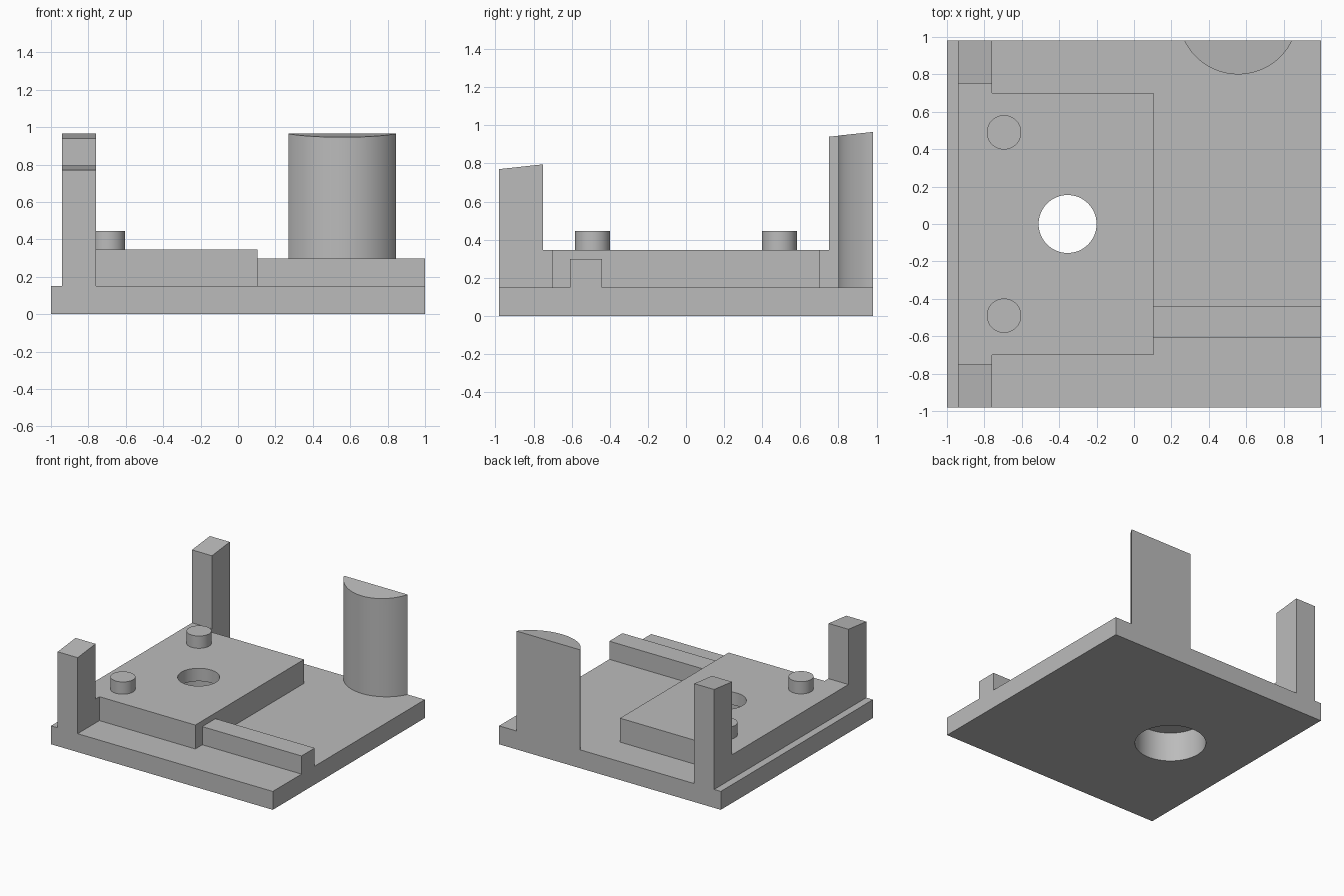
import bpy
import bmesh
from math import radians
from mathutils import Vector

cube = bpy.data.objects.get("Cube")
if cube:
    bpy.data.objects.remove(cube, do_unlink=True)

# Single plain grey
grey = bpy.data.materials.new("plain_grey")
grey.use_nodes = True
GREY = (0.5, 0.5, 0.5, 1)
grey.diffuse_color = GREY
grey.node_tree.nodes["Principled BSDF"].inputs["Base Color"].default_value = GREY

HALF_Y, BASE_TOP, PAD_TOP = 0.98, 0.15, 0.345
HOLE = (-0.355, 0.0)


def finish(name, bm):
    bmesh.ops.recalc_face_normals(bm, faces=bm.faces)
    mesh = bpy.data.meshes.new(name)
    bm.to_mesh(mesh)
    bm.free()
    mesh.materials.append(grey)
    obj = bpy.data.objects.new(name, mesh)
    bpy.context.collection.objects.link(obj)
    return obj


def prism(name, outline, offset):
    """Extrude a flat outline of 3D points by an offset."""
    bm = bmesh.new()
    face = bm.faces.new([bm.verts.new(p) for p in outline])
    ext = bmesh.ops.extrude_face_region(bm, geom=[face])
    verts = [g for g in ext["geom"] if isinstance(g, bmesh.types.BMVert)]
    bmesh.ops.translate(bm, verts=verts, vec=Vector(offset))
    return finish(name, bm)


def box(name, x0, x1, y0, y1, z0, z1):
    outline = [(x0, y0, z0), (x1, y0, z0), (x1, y1, z0), (x0, y1, z0)]
    return prism(name, outline, (0, 0, z1 - z0))


def cylinder(name, x, y, radius, z0, z1, segments=64):
    bm = bmesh.new()
    bmesh.ops.create_cone(bm, cap_ends=True, segments=segments,
                          radius1=radius, radius2=radius, depth=z1 - z0)
    bmesh.ops.translate(bm, verts=bm.verts, vec=(x, y, (z0 + z1) / 2))
    return finish(name, bm)


def activate(obj):
    bpy.ops.object.select_all(action="DESELECT")
    obj.select_set(True)
    bpy.context.view_layer.objects.active = obj


def combine(target, tool, operation):
    """Apply a boolean and discard the tool."""
    tool.hide_render = True
    mod = target.modifiers.new(operation, "BOOLEAN")
    mod.operation, mod.solver, mod.object = operation, "EXACT", tool
    activate(target)
    bpy.ops.object.modifier_apply(modifier=mod.name)
    bpy.data.objects.remove(tool, do_unlink=True)


# Base plate
body = box("mounting_base", -1, 1, -HALF_Y, HALF_Y, 0, BASE_TOP)

# Side strip with a slope-topped post at each end, drawn as one side profile
strip = [(-HALF_Y, BASE_TOP), (HALF_Y, BASE_TOP), (HALF_Y, 0.965),
         (0.75, 0.94), (0.75, PAD_TOP), (-0.75, PAD_TOP),
         (-0.75, 0.795), (-HALF_Y, 0.77)]
posts = prism("post_strip", [(-0.94, y, z) for y, z in strip], (0.18, 0, 0))

# Raised pad and guide rail
pad = box("raised_pad", -0.76, 0.105, -0.7, 0.7, BASE_TOP, PAD_TOP)
rail = box("guide_rail", 0.105, 1, -0.61, -0.44, BASE_TOP, 0.298)

# Round column cut flat at the back edge, with a sloping top
column = cylinder("column", 0.557, 1.12, 0.32, BASE_TOP, 1, 128)
bm = bmesh.new()
bm.from_mesh(column.data)
for point, normal in (((0, HALF_Y, 0), (0, 1, 0)),
                      ((0, HALF_Y, 0.965), (0, -0.106, 1))):
    geom = bm.verts[:] + bm.edges[:] + bm.faces[:]
    bmesh.ops.bisect_plane(bm, geom=geom, plane_co=point, plane_no=normal,
                           clear_outer=True)
    bmesh.ops.holes_fill(bm, edges=[e for e in bm.edges if e.is_boundary])
bmesh.ops.recalc_face_normals(bm, faces=bm.faces)
bm.to_mesh(column.data)
bm.free()

for part in (posts, pad, rail, column):
    combine(body, part, "UNION")

# Through hole with a wider recess underneath
combine(body, cylinder("hole_cutter", *HOLE, 0.155, -0.1, 0.6), "DIFFERENCE")
combine(body, cylinder("recess_cutter", *HOLE, 0.265, -0.1, 0.24), "DIFFERENCE")

# Merge flush faces left by the joins
bm = bmesh.new()
bm.from_mesh(body.data)
bmesh.ops.remove_doubles(bm, verts=bm.verts, dist=0.0001)
bmesh.ops.dissolve_limit(bm, angle_limit=radians(0.5), verts=bm.verts, edges=bm.edges)
bm.to_mesh(body.data)
bm.free()

# Locating pegs
pegs = [cylinder(name, -0.695, y, 0.092, PAD_TOP, 0.445)
        for name, y in (("front_peg", -0.49), ("back_peg", 0.49))]

for obj in [body] + pegs:
    activate(obj)
    bpy.ops.object.shade_smooth_by_angle(angle=radians(30))
